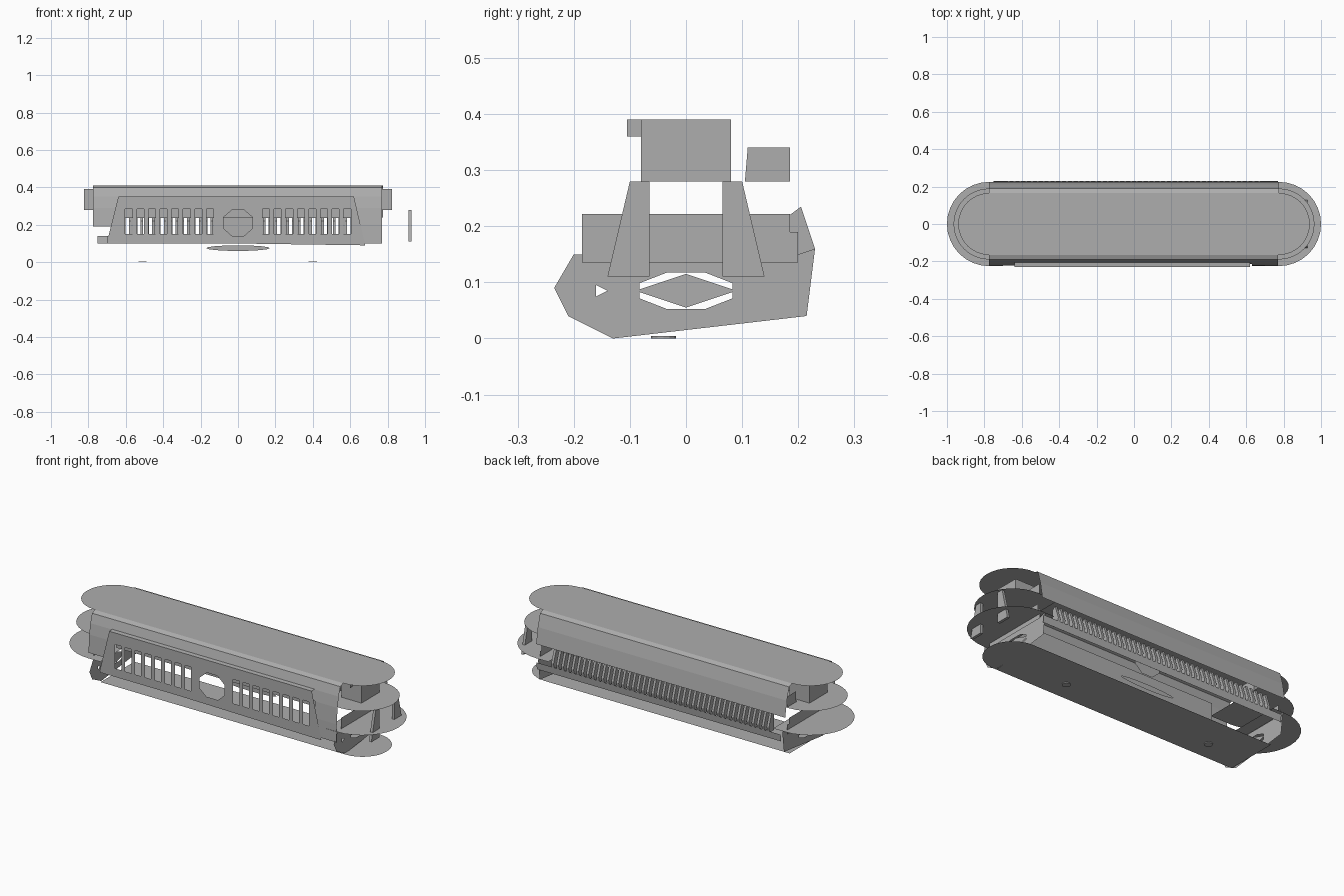
import bpy, bmesh, math

cube = bpy.data.objects.get("Cube")
if cube:
    bpy.data.objects.remove(cube, do_unlink=True)

GREY = (0.42, 0.42, 0.42, 1)
grey = bpy.data.materials.new("plain grey")
grey.use_nodes = True
grey.diffuse_color = GREY
grey.node_tree.nodes["Principled BSDF"].inputs["Base Color"].default_value = GREY


def add(name, mesh):
    mesh.materials.clear()
    mesh.materials.append(grey)
    ob = bpy.data.objects.new(name, mesh)
    bpy.context.collection.objects.link(ob)
    return ob


def plate(name, outline, plane, offset, thick=0.0, holes=()):
    """Flat sheet or slab with optional holes, centred on the given offset of its plane."""
    curve = bpy.data.curves.new(name, "CURVE")
    curve.dimensions = "2D"
    curve.fill_mode = "BOTH"
    curve.extrude = thick / 2
    for loop in (outline, *holes):
        spline = curve.splines.new("POLY")
        spline.points.add(len(loop) - 1)
        for point, (u, v) in zip(spline.points, loop):
            point.co = (u, v, 0, 1)
        spline.use_cyclic_u = True
    helper = bpy.data.objects.new(name + " helper", curve)
    bpy.context.collection.objects.link(helper)
    mesh = bpy.data.meshes.new_from_object(helper)
    bpy.data.objects.remove(helper, do_unlink=True)
    for v in mesh.vertices:
        a, b, c = v.co
        v.co = {"xy": (a, b, c + offset), "xz": (a, c + offset, b),
                "yz": (c + offset, a, b)}[plane]
    bm = bmesh.new()
    bm.from_mesh(mesh)
    bmesh.ops.remove_doubles(bm, verts=bm.verts, dist=0.0001)
    if thick:
        bmesh.ops.recalc_face_normals(bm, faces=bm.faces)
    for face in bm.faces:
        face.smooth = False
    bm.to_mesh(mesh)
    bm.free()
    return add(name, mesh)


def strip(name, profile, x0, x1):
    """Open sheet: a (y, z) profile swept along x."""
    bm = bmesh.new()
    rows = [[bm.verts.new((x, y, z)) for x in (x0, x1)] for y, z in profile]
    for (a, b), (d, c) in zip(rows, rows[1:]):
        bm.faces.new((a, b, c, d))
    mesh = bpy.data.meshes.new(name)
    bm.to_mesh(mesh)
    bm.free()
    return add(name, mesh)


def rect(u0, v0, u1, v1):
    return [(u0, v0), (u1, v0), (u1, v1), (u0, v1)]


def oval(u, v, ru, rv, n=16, turn=0.0):
    return [(u + ru * math.cos(math.tau * i / n + turn),
             v + rv * math.sin(math.tau * i / n + turn)) for i in range(n)]


def half_round(side, r, x=0.775, n=16):
    """Half circle at one end, always running anticlockwise."""
    return [(side * (x + r * math.cos(t)), side * r * math.sin(t))
            for t in [math.pi * (i / n - 0.5) for i in range(n + 1)]]


def end_disc(name, side, r, inner, z):
    plate(name, half_round(side, r) + [(side * inner, side * r), (side * inner, -side * r)], "xy", z)


# Roof with rounded ends
plate("roof", half_round(1, 0.165) + half_round(-1, 0.165), "xy", 0.41)

# Leaning side walls
strip("front_upper_wall", [(-0.215, 0.29), (-0.205, 0.35), (-0.19, 0.4), (-0.165, 0.41)], -0.775, 0.77)
strip("front_left_wall", [(-0.225, 0.1), (-0.222, 0.2), (-0.215, 0.29)], 0.63, 0.77)
strip("front_right_wall", [(-0.222, 0.19), (-0.215, 0.29)], -0.775, -0.64)
strip("front_lower_wall", [(-0.225, 0.1), (-0.224, 0.14)], -0.7, 0.63)
strip("front_inner_wall", [(-0.17, 0.235), (-0.17, 0.34)], -0.64, 0.63)
strip("back_upper_wall", [(0.165, 0.41), (0.19, 0.4), (0.21, 0.33), (0.225, 0.24)], -0.775, 0.775)
strip("back_lower_wall", [(0.23, 0.14), (0.225, 0.1)], -0.75, 0.77)

# Flat base, rounded at the left end and cut straight at the right end
plate("base", half_round(1, 0.15) + [(-0.75, 0.15), (-0.75, -0.15)], "xy", 0.004)
for x in (-0.51, 0.4):
    plate("stud", oval(x, -0.04, 0.022, 0.022, 12), "xy", 0.002, 0.004)

# Front panel with a row of windows on each side of an eight-sided opening
windows = [rect(s * x - 0.019, 0.15, s * x + 0.019, 0.285)
           for s in (-1, 1) for x in [0.15 + 0.062 * i for i in range(8)]]
opening = oval(0, 0.21, 0.085, 0.075, 8, math.pi / 8)
plate("front_panel", [(-0.7, 0.11), (0.68, 0.09), (0.62, 0.35), (-0.64, 0.35)],
      "xz", -0.23, 0, windows + [opening])
strip("panel_top_ledge", [(-0.23, 0.35), (-0.205, 0.352)], -0.64, 0.62)
plate("opening_back", opening, "xz", 0.1)

# Back slats
slat = [(0.185, 0.13), (0.225, 0.13), (0.23, 0.16), (0.205, 0.235), (0.185, 0.22)]
for i in range(44):
    plate("back_slat", slat, "yz", -0.67 + i * 1.34 / 43, 0.014)
plate("lower_oval", oval(0, 0.075, 0.17, 0.015), "xz", 0.1)

# Rounded ends: discs, neck and hull cap
hull = [(-0.235, 0.09), (-0.21, 0.04), (-0.13, 0.0), (0.215, 0.04),
        (0.23, 0.16), (0.2, 0.15), (-0.2, 0.15)]
hull_holes = [oval(0, 0.085, 0.09, 0.035, 8, math.pi / 8),
              [(-0.16, 0.075), (-0.14, 0.085), (-0.16, 0.095)]]
band = [(-0.185, 0.135), (0.2, 0.135), (0.2, 0.19), (0.185, 0.19), (0.185, 0.222), (-0.185, 0.222)]
for s in (-1, 1):
    end_disc("upper_disc", s, 0.19, 0.65, 0.28)
    end_disc("lower_disc", s, 0.225, 0.7, 0.16)
    plate("hull_cap", hull, "yz", s * 0.76, 0, hull_holes)
    plate("cap_diamond", [(-0.09, 0.085), (0, 0.055), (0.09, 0.085), (0, 0.115)], "yz", s * 0.758)
    plate("end_band", band, "yz", s * 0.77)
    plate("neck", rect(-0.08, 0.28, 0.08, 0.39), "yz", s * 0.762, 0.125)
    plate("neck_tab", rect(-0.105, 0.36, -0.08, 0.39), "yz", s * 0.77)
    plate("side_block", [(0.105, 0.28), (0.185, 0.28), (0.185, 0.34), (0.11, 0.34)], "yz", s * 0.76)

# Struts between the discs at the left end
for t in (-1, 1):
    plate("end_strut", [(t * 0.065, 0.11), (t * 0.14, 0.11), (t * 0.1, 0.28), (t * 0.065, 0.28)],
          "yz", 0.92, 0.015)
